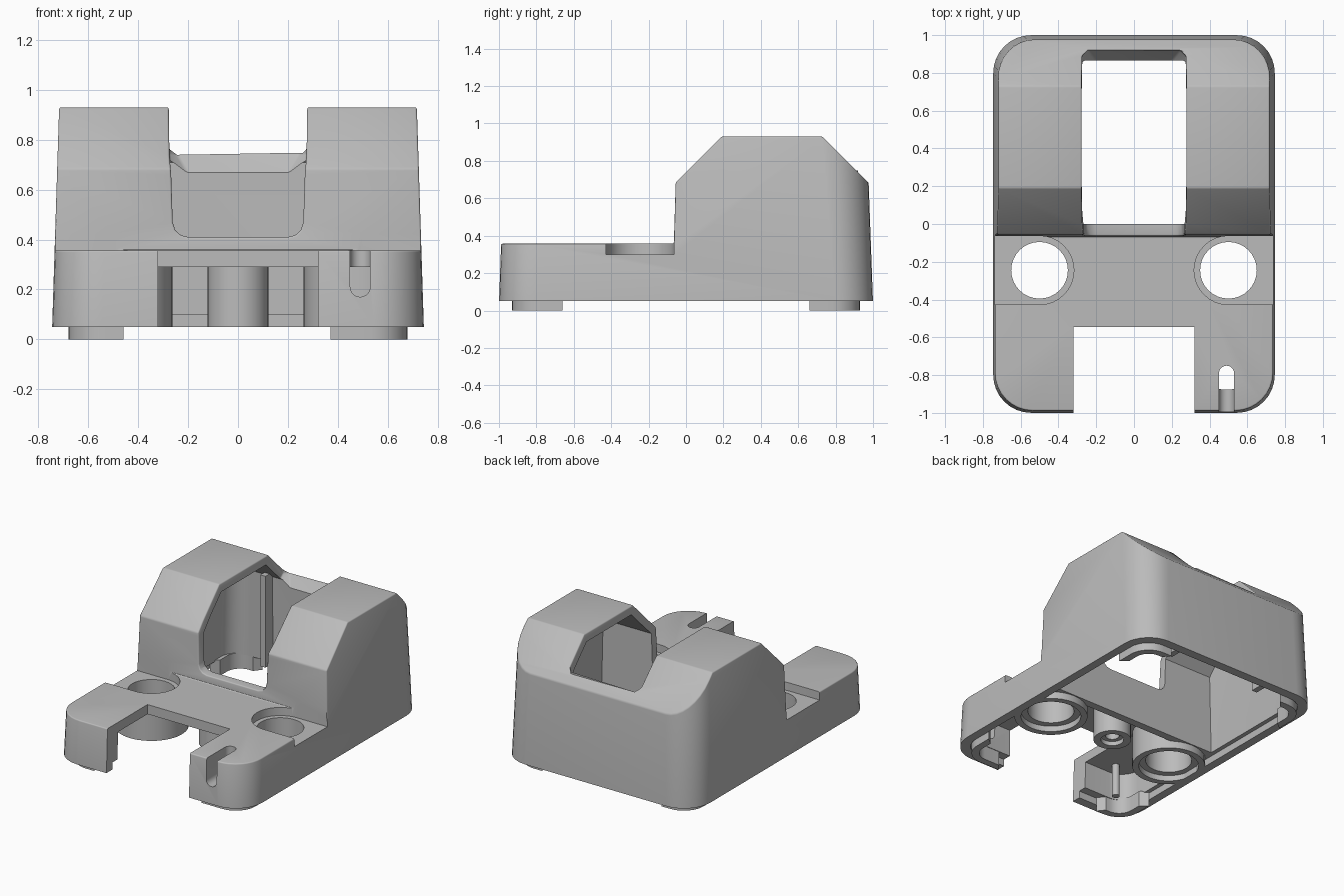
import bpy, bmesh, math
from mathutils import Vector

if "Cube" in bpy.data.objects:
    bpy.data.objects.remove(bpy.data.objects["Cube"], do_unlink=True)

grey = bpy.data.materials.new("plain grey")
grey.use_nodes = True
grey.diffuse_color = (0.5, 0.5, 0.5, 1)
grey.node_tree.nodes["Principled BSDF"].inputs["Base Color"].default_value = (0.5, 0.5, 0.5, 1)


def loft(name, rings):
    """Closed solid through rings of 3D points, capped at both ends."""
    bm = bmesh.new()
    loops = [[bm.verts.new(p) for p in ring] for ring in rings]
    n = len(loops[0])
    for a, b in zip(loops, loops[1:]):
        for i in range(n):
            j = (i + 1) % n
            bm.faces.new((a[i], a[j], b[j], b[i]))
    bm.faces.new(loops[0][::-1])
    bm.faces.new(loops[-1])
    bmesh.ops.recalc_face_normals(bm, faces=bm.faces)
    mesh = bpy.data.meshes.new(name)
    bm.to_mesh(mesh)
    bm.free()
    mesh.materials.append(grey)
    ob = bpy.data.objects.new(name, mesh)
    bpy.context.collection.objects.link(ob)
    return ob


def column(name, outline, z0, z1):
    return loft(name, [[(x, y, z) for x, y in outline] for z in (z0, z1)])


def side_prism(name, profile, half):
    return loft(name, [[(x, y, z) for y, z in profile] for x in (-half, half)])


def box(name, x, y, z):
    return column(name, [(x[0], y[0]), (x[1], y[0]), (x[1], y[1]), (x[0], y[1])], *z)


def arc(cx, cy, r, a0, a1, n):
    angles = [math.radians(a0 + (a1 - a0) * i / n) for i in range(n + 1)]
    return [(cx + r * math.cos(a), cy + r * math.sin(a)) for a in angles]


def disc(cx, cy, r, n=32):
    return arc(cx, cy, r, 0, 360, n)[:-1]


def rounded(hx, hy, r):
    pts = []
    for sx, sy, a in ((1, 1, 0), (-1, 1, 90), (-1, -1, 180), (1, -1, 270)):
        pts += arc(sx * (hx - r), sy * (hy - r), r, a, a + 90, 8)
    return pts


def tapered(name, low, high, r, z0, z1):
    return loft(name, [[(x, y, z) for x, y in rounded(*half, r)]
                       for half, z in ((low, z0), (high, z1))])


def apply(ob, mod):
    bpy.context.view_layer.objects.active = ob
    bpy.ops.object.modifier_apply(modifier=mod.name)


def combine(ob, tool, operation="DIFFERENCE"):
    mod = ob.modifiers.new("cut", "BOOLEAN")
    mod.object, mod.operation, mod.solver = tool, operation, "EXACT"
    apply(ob, mod)
    bpy.data.objects.remove(tool, do_unlink=True)


# Outer body: drafted rounded block trimmed to the stepped side profile
housing = tapered("housing", (0.75, 1.005), (0.715, 0.965), 0.2, -0.1, 1.0)
combine(housing, side_prism("outer_profile", [
    (-1.2, -0.05), (-1.2, 0.357), (-0.065, 0.357), (-0.055, 0.685),
    (0.19, 0.93), (0.73, 0.93), (1.2, 0.46), (1.2, -0.05)], 1), "INTERSECT")

# Cradle opening between the two towers, flaring at the rear lip
opening = []
for z, w, chamfer, back in ((0.41, 0.2, 0.07, 0.86), (0.418, 0.23, 0.07, 0.86),
                            (0.438, 0.252, 0.07, 0.86), (0.47, 0.262, 0.07, 0.86),
                            (0.66, 0.268, 0.07, 0.86), (0.74, 0.275, 0.03, 0.92),
                            (1.1, 0.28, 0.03, 0.92)):
    opening.append([(-w, -0.3, z), (w, -0.3, z), (w, back - chamfer, z),
                    (w - chamfer, back, z), (chamfer - w, back, z), (-w, back - chamfer, z)])
combine(housing, loft("opening_cutter", opening))

# Soft outer edges
soft = housing.modifiers.new("soft", "BEVEL")
soft.width, soft.segments = 0.02, 3
soft.limit_method, soft.angle_limit = "ANGLE", math.radians(32)
apply(housing, soft)
combine(housing, box("base_trim", (-2, 2), (-2, 2), (-1, 0.05)))

# Hollow inside, then the recess round the lower rim
cavity = tapered("cavity", (0.66, 0.88), (0.635, 0.86), 0.13, -0.1, 1.0)
combine(cavity, side_prism("inner_profile", [
    (-1.2, -0.05), (-1.2, 0.29), (0, 0.29), (0, 0.66), (0.21, 0.87),
    (0.705, 0.87), (1.2, 0.375), (1.2, -0.05)], 1), "INTERSECT")
combine(housing, cavity)
combine(housing, column("rim_cutter", rounded(0.685, 0.935, 0.15), -0.1, 0.1))

# Front notch and cable slot
combine(housing, box("notch_cutter", (-0.32, 0.32), (-1.2, -0.545), (-0.1, 0.6)))
slot_end = arc(0.49, -0.79, 0.04, 0, 180, 10)
combine(housing, column("slot_cutter", [(0.45, -1.2), (0.53, -1.2)] + slot_end, 0.21, 0.6))
slot_foot = disc(0.49, 0.21, 0.04, 20)
combine(housing, loft("slot_foot_cutter", [[(x, y, z) for x, z in slot_foot]
                                           for y in (-1.2, -0.8)]))

# Tube pockets: open recess on the deck and a through hole on each side
HOLE_Y = -0.245
for s in (-1, 1):
    bend = [(s * x, y) for x, y in arc(0.5, HOLE_Y, 0.182, 90, 270, 16)]
    edge = [(s * 0.9, HOLE_Y - 0.182), (s * 0.9, HOLE_Y + 0.182)]
    combine(housing, column("recess_cutter", bend + edge, 0.3, 0.6))
    combine(housing, column("hole_cutter", disc(s * 0.5, HOLE_Y, 0.15), -0.1, 0.6))


def sleeve(name, cx, cy, outer, steps):
    """Upright tube; steps give the bore radius and height going upward."""
    path = [(outer, steps[-1][1]), (outer, steps[0][1])] + steps
    rings = [[(x, y, z) for x, y in disc(cx, cy, r)] for r, z in path]
    ob = loft(name, rings)
    bm = bmesh.new()
    bm.from_mesh(ob.data)
    caps = [f for f in bm.faces if len(f.verts) > 4]
    bmesh.ops.delete(bm, geom=caps, context="FACES_ONLY")
    bmesh.ops.bridge_loops(bm, edges=[e for e in bm.edges if e.is_boundary])
    bmesh.ops.recalc_face_normals(bm, faces=bm.faces)
    bm.to_mesh(ob.data)
    bm.free()
    return ob


parts = [housing]
for s, side in ((1, "left"), (-1, "right")):
    # Tubes and the pads that thicken the deck next to them
    parts.append(sleeve(side + "_tube", s * 0.5, HOLE_Y, 0.238,
                        [(0.195, 0.05), (0.195, 0.09), (0.15, 0.09), (0.15, 0.296)]))
    pad = box(side + "_deck_pad", sorted((s * 0.45, s * 0.69)), (-0.46, -0.03), (0.24, 0.297))
    combine(pad, column("pad_hole", disc(s * 0.5, HOLE_Y, 0.2), 0, 0.6))
    parts.append(pad)
    # Stiffening rib on the rear wall inside each tower
    parts.append(box(side + "_rear_rib", sorted((s * 0.34, s * 0.38)), (0.79, 0.89), (0.1, 0.74)))
    # Locating feet that follow the rim corners
    for t, end in ((-1, "front"), (1, "rear")):
        reach = 0.37 if (s, t) == (1, -1) else 0.46
        outer = [(reach, 0.93)] + arc(0.53, 0.78, 0.15, 90, 0, 8) + [(0.68, 0.66)]
        inner = [(0.63, 0.7)] + arc(0.53, 0.78, 0.1, 0, 90, 8) + [(reach + 0.04, 0.88)]
        parts.append(column(f"{end}_{side}_foot",
                            [(s * x, t * y) for x, y in outer + inner], 0, 0.11))

# Screw post, guide pin and the wall under the towers
parts.append(sleeve("screw_post", 0, -0.22, 0.122,
                    [(0.075, 0.05), (0.075, 0.08), (0.045, 0.08), (0.045, 0.295)]))
parts.append(column("guide_pin", disc(-0.5, -0.78, 0.025, 16), 0.06, 0.3))
parts.append(box("divider_wall", (-0.67, 0.67), (-0.055, 0), (0.1, 0.31)))

# Smooth curves, keep creases sharp
bpy.ops.object.select_all(action="DESELECT")
for ob in parts:
    ob.select_set(True)
bpy.context.view_layer.objects.active = housing
bpy.ops.object.shade_smooth_by_angle(angle=math.radians(30))
